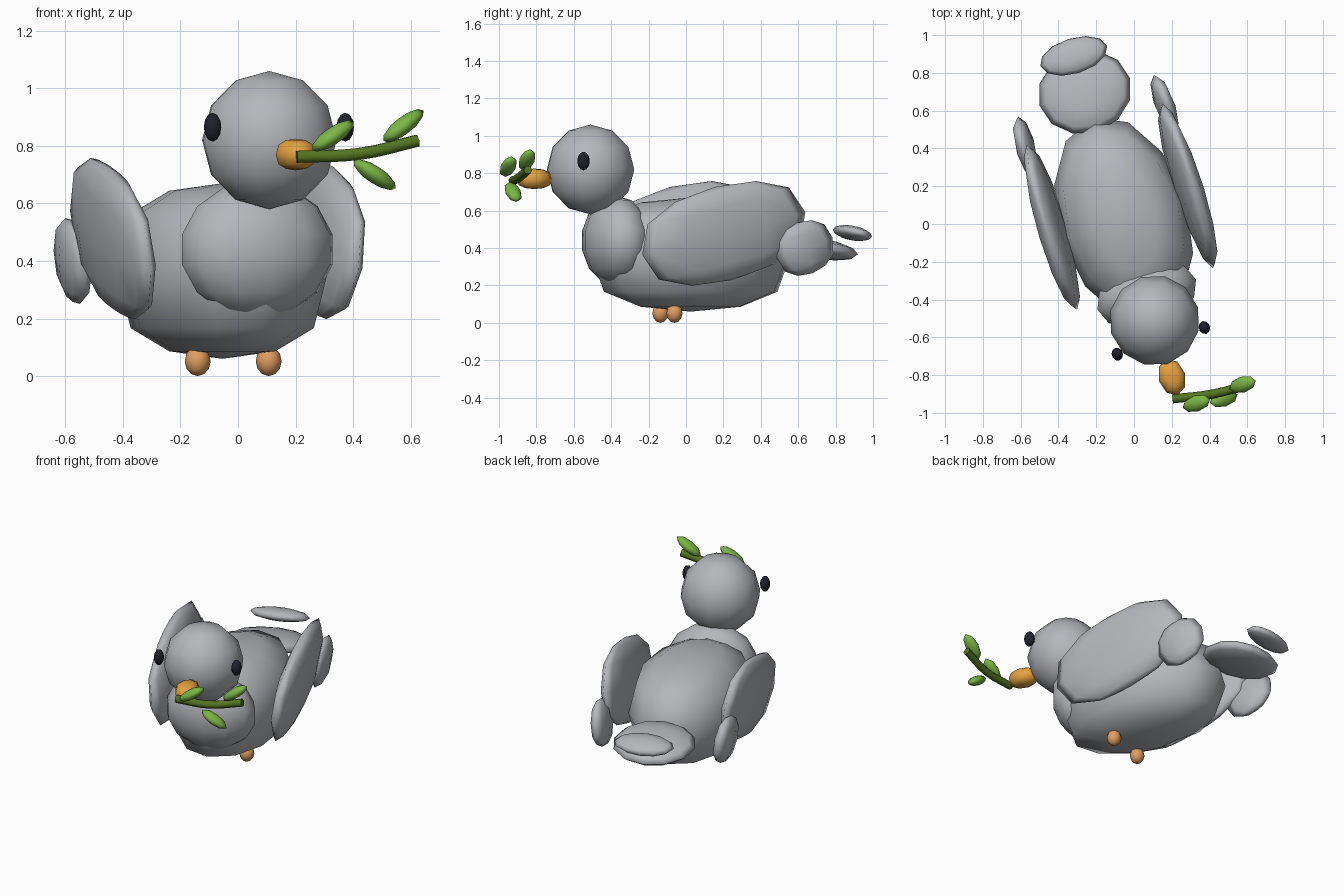
import bpy, bmesh, math
from mathutils import Matrix, Vector

cube = bpy.data.objects.get("Cube")
if cube:
    bpy.data.objects.remove(cube, do_unlink=True)

# The bird's own frame: turned a little, slightly off centre
FRAME = Matrix.Rotation(math.radians(17), 4, 'Z') @ Matrix.Translation((-0.045, 0, 0))


def material(name, rgb):
    m = bpy.data.materials.new(name)
    m.use_nodes = True
    m.diffuse_color = (*rgb, 1)
    bsdf = m.node_tree.nodes["Principled BSDF"]
    bsdf.inputs["Base Color"].default_value = (*rgb, 1)
    bsdf.inputs["Roughness"].default_value = 0.8
    return m


GREY = material("feather_grey", (0.46, 0.47, 0.50))
ORANGE = material("beak_orange", (0.78, 0.36, 0.05))
PEACH = material("foot_orange", (0.75, 0.34, 0.12))
BLACK = material("eye_black", (0.015, 0.015, 0.025))
LEAF = material("leaf_green", (0.20, 0.47, 0.06))
STEM = material("stem_green", (0.09, 0.18, 0.015))


def blob(name, mat, loc, size, pitch=0, roll=0, segs=12, rings=6, square=1.0):
    """Low-poly ellipsoid; square below 1 makes its upright profile boxier."""
    bm = bmesh.new()
    bmesh.ops.create_uvsphere(bm, u_segments=segs, v_segments=rings, radius=1)
    for v in bm.verts:
        v.co.z = math.copysign(abs(v.co.z) ** square, v.co.z) if abs(v.co.z) > 1e-4 else 0
    turn = Matrix.Rotation(math.radians(pitch), 4, 'X') @ Matrix.Rotation(math.radians(roll), 4, 'Y')
    bm.transform(FRAME @ Matrix.Translation(loc) @ turn @ Matrix.Diagonal((*size, 1)))
    me = bpy.data.meshes.new(name)
    bm.to_mesh(me)
    bm.free()
    me.materials.append(mat)
    me.shade_smooth()
    ob = bpy.data.objects.new(name, me)
    bpy.context.collection.objects.link(ob)
    return ob


# Body, chest, head and beak
blob("body", GREY, (0, 0.04, 0.365), (0.345, 0.56, 0.305), square=0.62)
blob("chest", GREY, (0, -0.377, 0.44), (0.28, 0.175, 0.24), rings=7)
blob("head", GREY, (0, -0.52, 0.82), (0.24, 0.24, 0.24))
blob("beak", ORANGE, (0, -0.834, 0.77), (0.072, 0.10, 0.055), segs=8, square=0.7)

# Tail
blob("tail", GREY, (0, 0.745, 0.40), (0.25, 0.225, 0.055), pitch=-10)
blob("tail_tip", GREY, (0, 0.944, 0.48), (0.185, 0.097, 0.038), pitch=-14)

# Mirrored pairs
for side, s in (("left", 1), ("right", -1)):
    blob(side + "_wing", GREY, (s * 0.376, 0.11, 0.478), (0.07, 0.47, 0.258),
         pitch=14, roll=s * 7, square=0.75)
    blob(side + "_wing_tip", GREY, (s * 0.385, 0.56, 0.40), (0.05, 0.165, 0.145),
         pitch=20, roll=s * 7, segs=8, square=0.8)
    blob(side + "_eye", BLACK, (s * 0.241, -0.633, 0.865), (0.03, 0.035, 0.05), segs=10)
    blob(side + "_foot", PEACH, (s * 0.129, -0.09, 0.052), (0.045, 0.045, 0.052), segs=10)

# Twig held in the beak
curve = bpy.data.curves.new("twig", 'CURVE')
curve.dimensions = '3D'
curve.bevel_depth = 0.024
curve.bevel_resolution = 1
curve.use_fill_caps = True
curve.resolution_u = 4
spline = curve.splines.new('BEZIER')
points = [(-0.03, -0.945, 0.762), (0.184, -0.983, 0.772), (0.395, -0.99, 0.818)]
spline.bezier_points.add(len(points) - 1)
for bp, p in zip(spline.bezier_points, points):
    bp.co = FRAME @ Vector(p)
    bp.handle_left_type = bp.handle_right_type = 'AUTO'
curve.materials.append(STEM)
bpy.context.collection.objects.link(bpy.data.objects.new("twig", curve))

# Leaves
leaves = [((0.083, -1.005, 0.835), -33), ((0.346, -0.981, 0.87), -36), ((0.229, -1.023, 0.70), 32)]
for i, (loc, roll) in enumerate(leaves):
    blob(f"leaf_{i + 1}", LEAF, loc, (0.09, 0.043, 0.03), roll=roll, segs=8)
